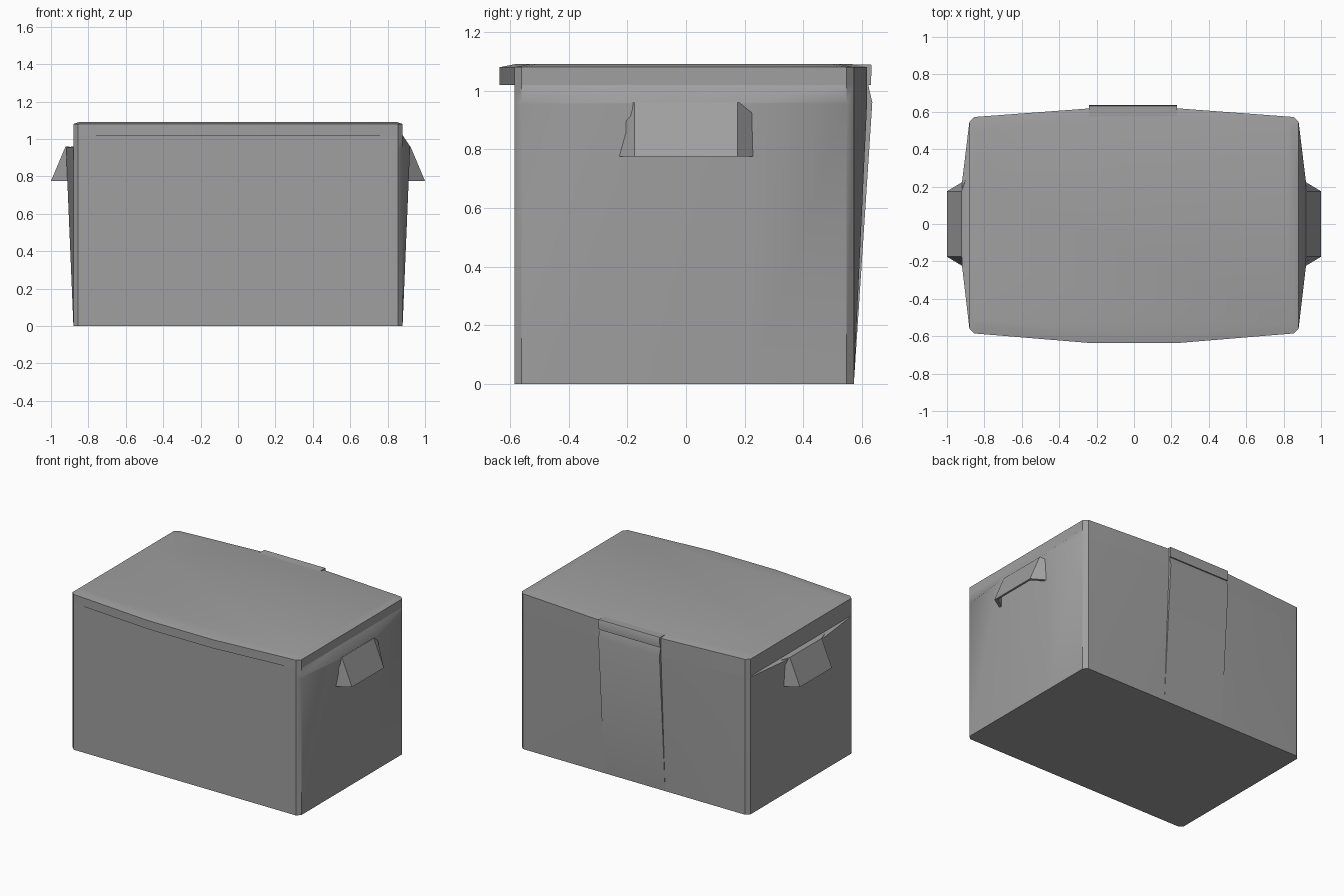
import bpy, bmesh, math

cube = bpy.data.objects.get("Cube")
if cube:
    bpy.data.objects.remove(cube)

mat = bpy.data.materials.new("plain grey")
mat.use_nodes = True
GREY = (0.35, 0.35, 0.35, 1)
mat.diffuse_color = GREY
mat.node_tree.nodes["Principled BSDF"].inputs["Base Color"].default_value = GREY

SIDE, FRONT, BACK = 0.88, -0.585, 0.572
CHAMFER = 0.025


def outline(z, right=0, left=0, front=0, back=0, inset_x=0, inset_y=0):
    """Chamfered rectangle whose sides swell towards the middle."""
    x, f, b, c = SIDE - inset_x, FRONT + inset_y, BACK - inset_y, CHAMFER
    pts = [(-x + c, f), (-0.25, f - front), (0.25, f - front), (x - c, f),
           (x, f + c), (x + right, -0.22), (x + right, 0.22), (x, b - c),
           (x - c, b), (0.25, b + back), (-0.25, b + back), (-x + c, b),
           (-x, b - c), (-x - left, 0.22), (-x - left, -0.22), (-x, f + c)]
    return [(px, py, z) for px, py in pts]


def loft(name, rings, cap_start=True, cap_end=True):
    """Skin a stack of equal rings into one object."""
    bm = bmesh.new()
    loops = [[bm.verts.new(p) for p in ring] for ring in rings]
    for a, b in zip(loops, loops[1:]):
        for i in range(len(a)):
            j = (i + 1) % len(a)
            bm.faces.new((a[i], a[j], b[j], b[i]))
    if cap_start:
        bm.faces.new(loops[0][::-1])
    if cap_end:
        bm.faces.new(loops[-1])
    bmesh.ops.recalc_face_normals(bm, faces=bm.faces)
    mesh = bpy.data.meshes.new(name)
    bm.to_mesh(mesh)
    bm.free()
    mesh.materials.append(mat)
    obj = bpy.data.objects.new(name, mesh)
    bpy.context.collection.objects.link(obj)
    bpy.ops.object.select_all(action="DESELECT")
    obj.select_set(True)
    bpy.context.view_layer.objects.active = obj
    bpy.ops.object.shade_smooth_by_angle(angle=math.radians(40))
    return obj


# Box body: swells at the sides and back, with a small ledge on one side
loft("box_body", [
    outline(0),
    outline(0.955, right=0.04, left=0.04, back=0.045),
    outline(0.96, right=0.04, back=0.045),
    outline(1.02, back=0.045),
], cap_end=False)

# Lid: bowed front and back lips with a shallow bevel on top
loft("lid", [
    outline(1.02, front=0.05, back=0.045),
    outline(1.08, front=0.05, back=0.045),
    outline(1.09, front=0.05, back=0.045, inset_x=0.03, inset_y=0.05),
])

# Raised strip down the middle of the back
profile = [(0.55, 0), (BACK, 0), (0.635, 0.96), (0.621, 1.02),
           (0.63, 1.02), (0.633, 1.085), (0.63, 1.09), (0.55, 1.088)]
loft("back_strip", [[(x, y, z) for y, z in profile] for x in (-0.24, 0.23)])


# Hollow wedge handles, open underneath
def handle_ring(sign, z, back_x, back_y, front_x, front_y):
    pts = [(back_x, back_y), (front_x, front_y),
           (front_x, -front_y), (back_x, -back_y)]
    return [(sign * x, y, z) for x, y in pts]


for name, sign in (("left_handle", 1), ("right_handle", -1)):
    loft(name, [
        handle_ring(sign, 0.96, 0.9, 0.235, 0.922, 0.175),
        handle_ring(sign, 0.775, 0.9, 0.235, 1.0, 0.175),
        handle_ring(sign, 0.775, 0.9, 0.215, 0.985, 0.16),
        handle_ring(sign, 0.93, 0.9, 0.215, 0.925, 0.16),
    ])
